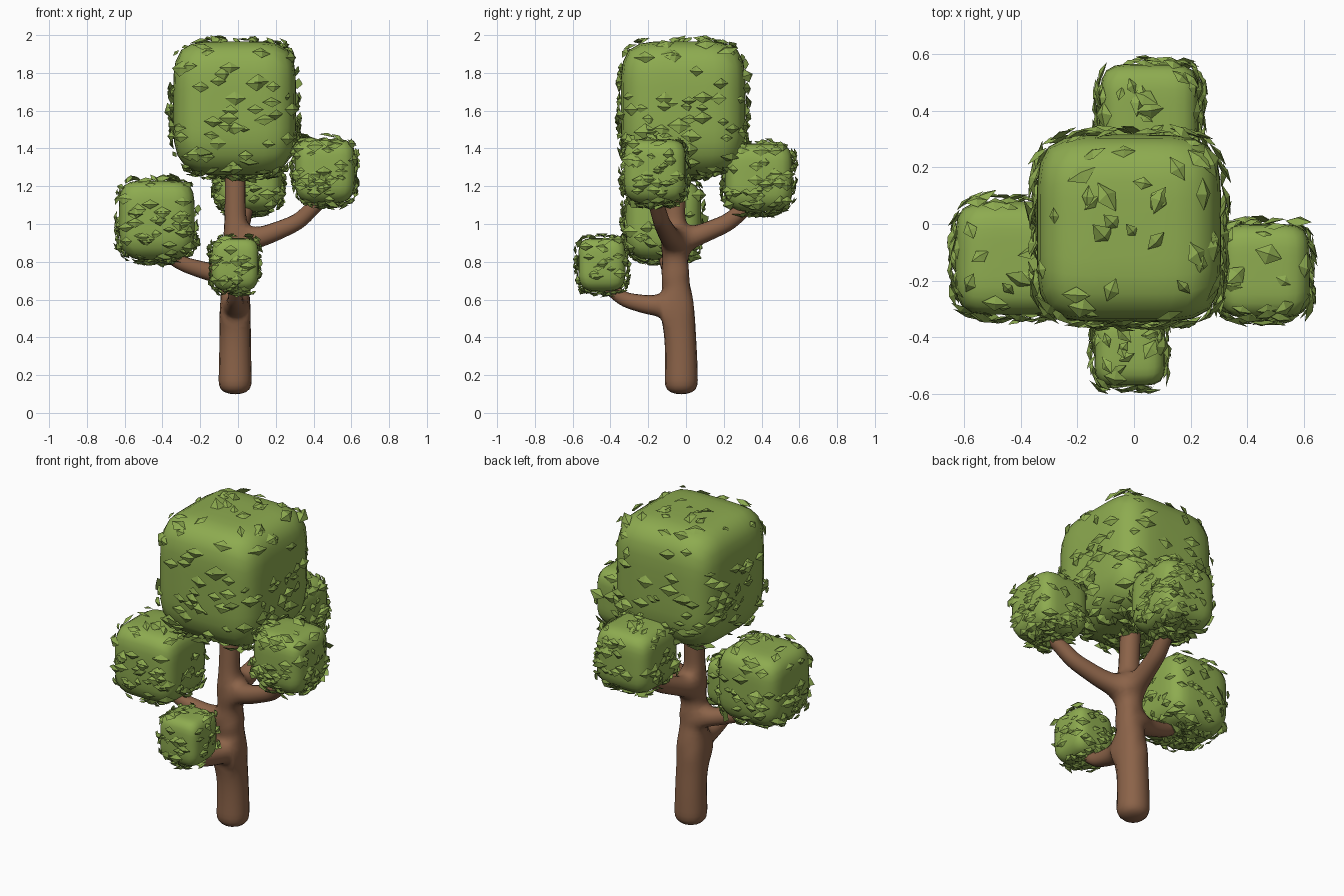
import bpy, bmesh, math, random
from mathutils import Vector

random.seed(7)
if "Cube" in bpy.data.objects:
    bpy.data.objects.remove(bpy.data.objects["Cube"])


def material(name, colour):
    m = bpy.data.materials.new(name)
    m.use_nodes = True
    m.diffuse_color = (*colour, 1)
    m.node_tree.nodes["Principled BSDF"].inputs["Base Color"].default_value = (*colour, 1)
    return m


green = material("leaf green", (0.27, 0.41, 0.08))
brown = material("bark brown", (0.26, 0.125, 0.066))


def finish(name, bm, mat):
    mesh = bpy.data.meshes.new(name)
    bm.to_mesh(mesh)
    bm.free()
    mesh.materials.append(mat)
    ob = bpy.data.objects.new(name, mesh)
    bpy.context.collection.objects.link(ob)
    return ob


# Trunk and branches: a skinned skeleton, each point is (position, radius)
def grow(bm, start, points):
    layer = bm.verts.layers.skin.verify()
    for x, y, z, r in points:
        v = bm.verts.new((x, y, z))
        v[layer].radius = (r, r)
        if start:
            bm.edges.new((start, v))
        start = v
    return start


bm = bmesh.new()
base = grow(bm, None, [(-.015, -.025, .09, .098)])
bm.verts.layers.skin.verify()
layer = bm.verts.layers.skin.active
base[layer].use_root = True
low = grow(bm, base, [(-.015, -.025, .3, .092), (-.015, -.04, .58, .088)])
mid = grow(bm, low, [(-.015, -.055, .73, .078)])
fork = grow(bm, mid, [(-.015, -.06, .9, .07)])
grow(bm, fork, [(-.015, -.06, 1.08, .06), (-.015, -.045, 1.35, .06)])
grow(bm, low, [(-.015, -.2, .57, .055), (-.015, -.33, .6, .042), (-.015, -.43, .68, .035)])
grow(bm, mid, [(-.15, -.075, .745, .052), (-.3, -.1, .79, .042), (-.42, -.12, .87, .036)])
grow(bm, fork, [(.14, -.09, .935, .056), (.32, -.13, 1.01, .047), (.46, -.17, 1.15, .042)])
grow(bm, fork, [(0, .09, .95, .056), (.02, .23, 1.01, .05), (.05, .36, 1.13, .044)])
trunk = finish("trunk_and_branches", bm, brown)
trunk.modifiers.new("Skin", "SKIN").use_smooth_shade = True
trunk.modifiers.new("Smooth", "SUBSURF").levels = 2
trunk.modifiers["Smooth"].render_levels = 2


# Foliage: a soft cube, plus folded diamond leaves scattered over it
def soft(d, power):
    n = sum(abs(c) ** power for c in d) ** (1 / power)
    return d / n


def on_blob(d, centre, half, power=5):
    p = soft(d, power)
    if p.z < 0:  # narrower underside
        taper = 1 - 0.14 * p.z ** 4
        p.x, p.y = p.x * taper, p.y * taper
    return centre + Vector(a * b for a, b in zip(p, half))


def blob(name, centre, half):
    bm = bmesh.new()
    bmesh.ops.create_cube(bm, size=2)
    bmesh.ops.subdivide_edges(bm, edges=bm.edges[:], cuts=9, use_grid_fill=True)
    for v in bm.verts:
        d = Vector(math.tan(c * math.pi / 4) for c in v.co)
        v.co = on_blob(d, centre, half)
    bmesh.ops.recalc_face_normals(bm, faces=bm.faces[:])
    for f in bm.faces:
        f.smooth = True
    finish(name, bm, green)


def add_leaf(bm, p, n, length):
    side = n.cross(Vector((0, 0, 1)))
    if abs(n.z) > 0.9:
        side = n.cross(Vector((random.uniform(-1, 1), random.uniform(-1, 1), 0)))
    side.normalize()
    n = (n + 0.45 * Vector(random.uniform(-1, 1) for _ in range(3))).normalized()
    side = (side - n * side.dot(n)).normalized()
    up = n.cross(side)
    width = length * random.uniform(0.5, 0.75)
    rim = [bm.verts.new(p + side * a * length / 2 + up * b * width / 2)
           for a, b in ((1, 0), (0, 1), (-1, 0), (0, -1))]
    tip = bm.verts.new(p + n * length * 0.16 + side * length * random.uniform(-.1, .1))
    for i in range(4):
        bm.faces.new((rim[i], rim[(i + 1) % 4], tip))
    bm.faces.new(rim[::-1])


def leaves(name, centre, half, count, size):
    bm = bmesh.new()
    made = 0
    while made < count:
        d = Vector(random.gauss(0, 1) for _ in range(3)).normalized()
        # Leaves grow thickest underneath
        if random.random() > 0.42 - 0.5 * d.z:
            if d.z < 0.5 or random.random() > 0.25:
                continue
        p = on_blob(d, centre, half)
        q = Vector((p - centre)[i] / half[i] for i in range(3))
        n = Vector(math.copysign(abs(c) ** 3, c) for c in q).normalized()
        add_leaf(bm, p + n * random.uniform(0, 0.018), n, size * random.uniform(0.6, 1.15))
        made += 1
    finish(name, bm, green)


clumps = [
    ("crown", (-.018, -.015, 1.612), (.325, .33, .355), 230, .11),
    ("right_clump", (-.43, -.12, 1.02), (.2, .2, .21), 170, .095),
    ("front_clump", (-.015, -.445, .785), (.125, .125, .14), 130, .08),
    ("left_clump", (.46, -.165, 1.28), (.16, .165, .17), 160, .09),
    ("back_clump", (.055, .385, 1.245), (.175, .18, .18), 160, .09),
]
for name, centre, half, count, size in clumps:
    blob(name + "_foliage", Vector(centre), half)
    leaves(name + "_leaves", Vector(centre), half, count, size)
